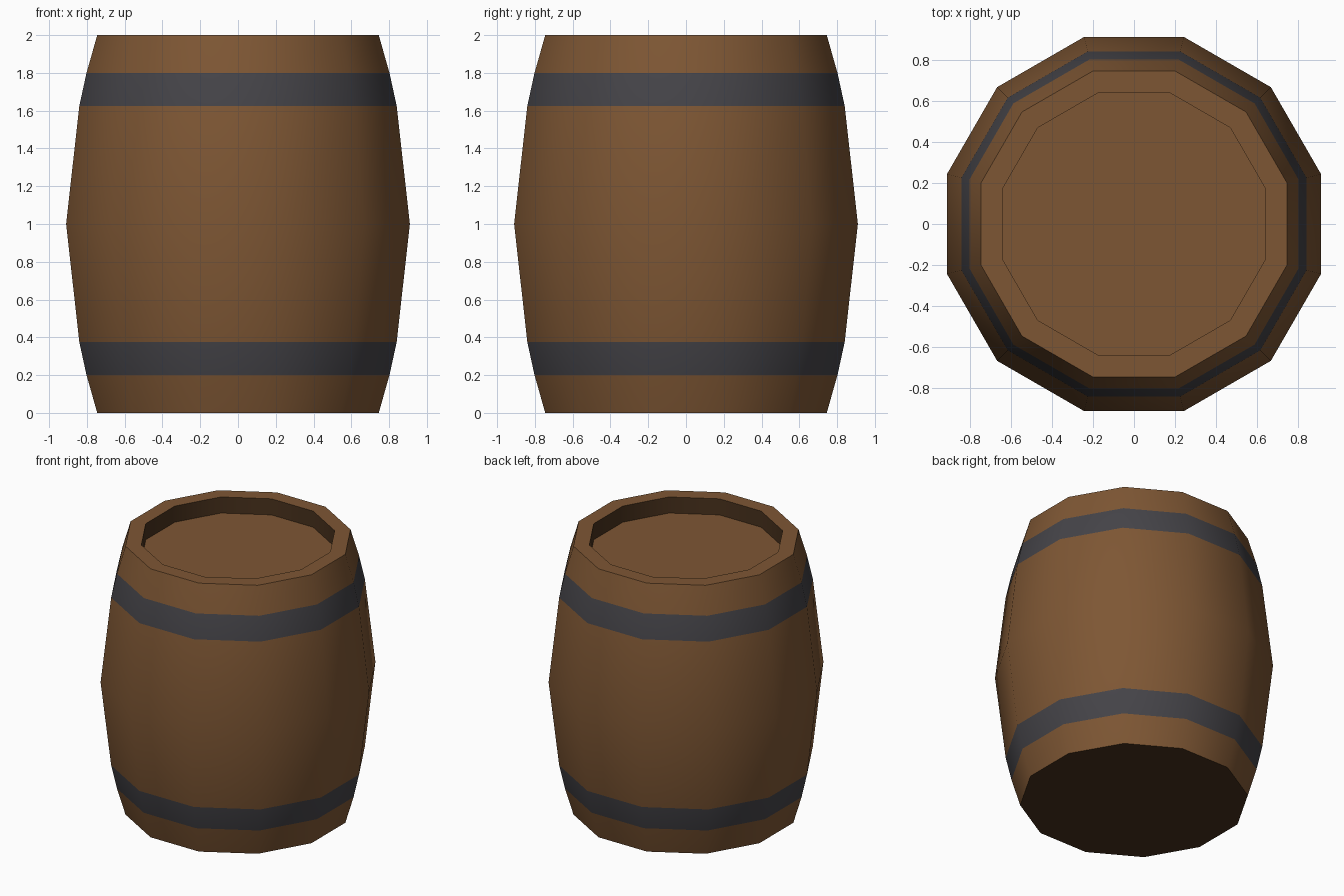
import bpy, bmesh, math

if "Cube" in bpy.data.objects:
    bpy.data.objects.remove(bpy.data.objects["Cube"])

SIDES = 12


def material(name, rgb):
    m = bpy.data.materials.new(name)
    m.diffuse_color = (*rgb, 1.0)
    m.use_nodes = True
    m.node_tree.nodes["Principled BSDF"].inputs["Base Color"].default_value = m.diffuse_color
    return m


wood = material("brown wood", (0.208, 0.094, 0.034))
iron = material("dark iron", (0.059, 0.057, 0.065))
dark_wood = material("dark brown wood", (0.066, 0.031, 0.012))

# Profile from the base up over the rim into the recessed lid: (flat-side distance, z)
profile = [(0.745, 0.0), (0.802, 0.2), (0.84, 0.375), (0.91, 1.0),
           (0.84, 1.625), (0.802, 1.8), (0.745, 2.0), (0.64, 2.0), (0.64, 1.88)]
ROW_MATERIAL = {1: 1, 4: 1, 7: 2}  # iron hoops, dark wall inside the rim

bm = bmesh.new()
rings = []
for apothem, z in profile:
    r = apothem / math.cos(math.pi / SIDES)
    angles = [(i + 0.5) * math.tau / SIDES for i in range(SIDES)]
    rings.append([bm.verts.new((r * math.cos(a), r * math.sin(a), z)) for a in angles])

# Staves, hoops and rim
for row, (low, high) in enumerate(zip(rings, rings[1:])):
    for i in range(SIDES):
        j = (i + 1) % SIDES
        face = bm.faces.new((low[i], low[j], high[j], high[i]))
        face.material_index = ROW_MATERIAL.get(row, 0)

# Dark base and recessed lid
bm.faces.new(rings[0][::-1]).material_index = 2
bm.faces.new(rings[-1])

mesh = bpy.data.meshes.new("barrel")
bm.to_mesh(mesh)
bm.free()
for m in (wood, iron, dark_wood):
    mesh.materials.append(m)
barrel = bpy.data.objects.new("barrel", mesh)
bpy.context.collection.objects.link(barrel)

# Smooth round the sides, crisp at the rim and base
bpy.context.view_layer.objects.active = barrel
barrel.select_set(True)
bpy.ops.object.shade_smooth_by_angle(angle=math.radians(40))
